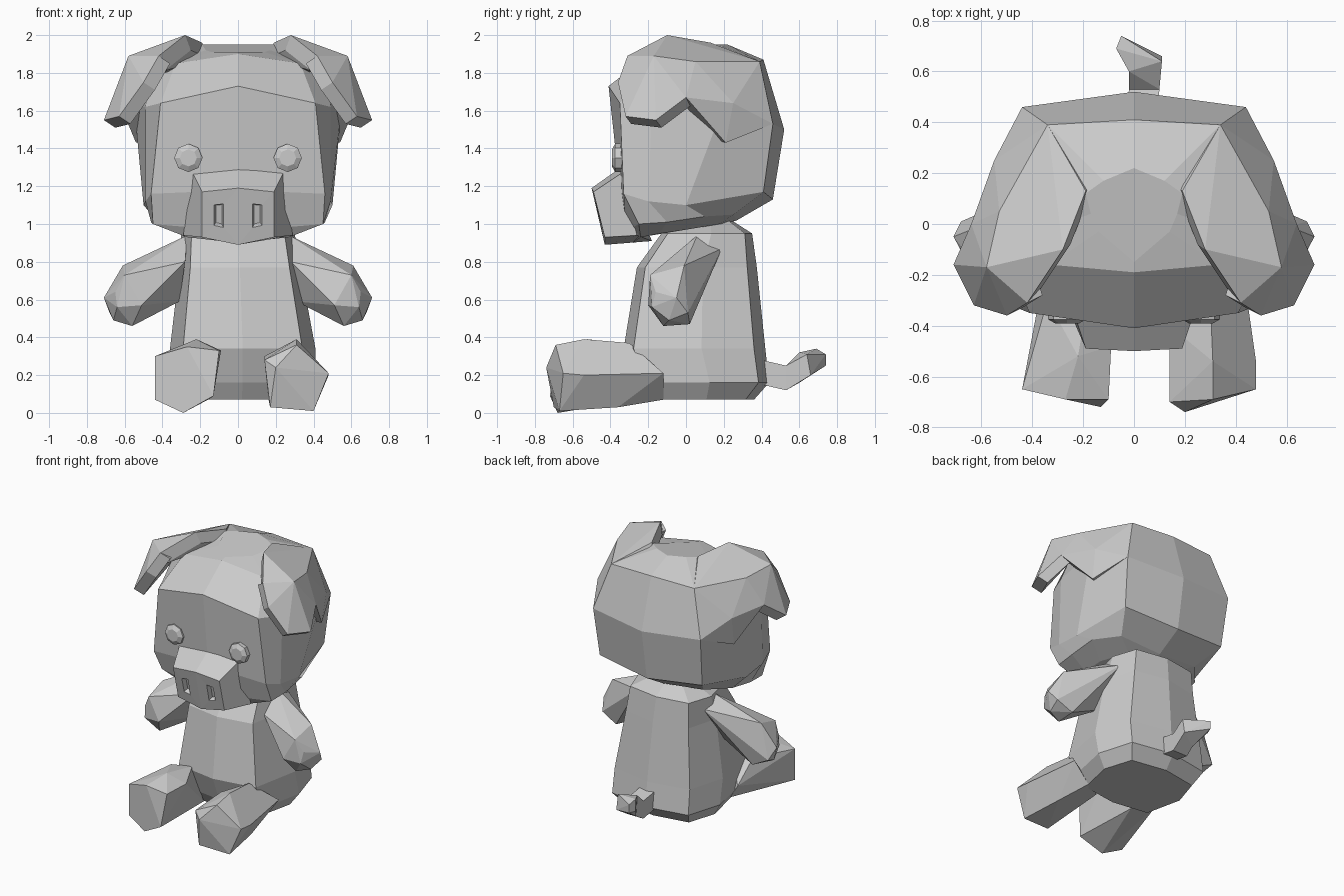
import bpy
import bmesh
from mathutils import Vector

default_cube = bpy.data.objects.get("Cube")
if default_cube:
    bpy.data.objects.remove(default_cube)

# Single plain grey
grey = bpy.data.materials.new("plain_grey")
grey.use_nodes = True
tone = (0.6, 0.6, 0.6, 1)
grey.diffuse_color = tone
for node in grey.node_tree.nodes:
    if node.type == 'BSDF_PRINCIPLED':
        node.inputs["Base Color"].default_value = tone


def finish(name, bm, mirrored=False):
    """Turn a bmesh into a flat shaded object, optionally mirrored across x."""
    bmesh.ops.recalc_face_normals(bm, faces=bm.faces)
    mesh = bpy.data.meshes.new(name)
    bm.to_mesh(mesh)
    bm.free()
    mesh.materials.append(grey)
    obj = bpy.data.objects.new(name, mesh)
    bpy.context.collection.objects.link(obj)
    if mirrored:
        mirror = obj.modifiers.new("Mirror", 'MIRROR')
        mirror.use_clip = False
        mirror.use_mirror_merge = False
    return obj


def full_ring(half):
    """Close a half ring, running front to back, with its mirror image."""
    return half + [(-x, y, z) for x, y, z in reversed(half[1:-1])]


def loft(rings):
    """Skin a stack of equal rings and cap both ends."""
    bm = bmesh.new()
    loops = [[bm.verts.new(p) for p in ring] for ring in rings]
    for low, high in zip(loops, loops[1:]):
        count = len(low)
        for i in range(count):
            j = (i + 1) % count
            bm.faces.new((low[i], low[j], high[j], high[i]))
    for cap in (loops[0], loops[-1]):
        bm.faces.new(cap)
    return bm


def hull(points):
    """Faceted solid wrapped around a few corner points."""
    bm = bmesh.new()
    verts = [bm.verts.new(p) for p in points]
    result = bmesh.ops.convex_hull(bm, input=verts)
    spare = set(result["geom_interior"]) | set(result["geom_unused"])
    spare = [v for v in spare if isinstance(v, bmesh.types.BMVert)]
    bmesh.ops.delete(bm, geom=spare, context='VERTS')
    bmesh.ops.dissolve_limit(bm, angle_limit=0.05, verts=bm.verts, edges=bm.edges)
    return bm


def slab(points, offset):
    """Thick flap: the outer points plus a copy shifted inwards."""
    shift = Vector(offset)
    return hull(points + [tuple(Vector(p) + shift) for p in points])


# Head: chin, jaw, cheek, brow, upper skull and crown
head_halves = [
    [(0, -.28, .9), (.27, -.24, .93), (.31, -.14, .95), (.3, .0, .97), (.2, .18, 1.0), (0, .24, 1.01)],
    [(0, -.32, .96), (.45, -.25, 1.0), (.46, -.1, 1.01), (.45, .1, 1.04), (.32, .25, 1.05), (0, .27, 1.02)],
    [(0, -.35, 1.18), (.46, -.33, 1.16), (.49, -.2, 1.12), (.5, 0, 1.1), (.42, .41, 1.17), (0, .46, 1.13)],
    [(0, -.41, 1.73), (.41, -.35, 1.64), (.49, -.18, 1.62), (.55, .2, 1.63), (.44, .46, 1.53), (0, .52, 1.5)],
    [(0, -.19, 1.9), (.33, -.16, 1.85), (.45, -.06, 1.84), (.52, .07, 1.85), (.34, .39, 1.86), (0, .41, 1.87)],
    [(0, -.15, 1.91), (.14, -.03, 1.91), (.17, .04, 1.92), (.19, .12, 1.95), (.12, .17, 1.95), (0, .22, 1.95)],
]
finish("head", loft([full_ring(half) for half in head_halves]))

# Snout with two sunken nostrils
snout_base = [(0, -.33, 1.31), (.24, -.34, 1.27), (.29, -.26, .94), (0, -.18, .91)]
snout_tip = [(0, -.5, 1.19), (.19, -.49, 1.17), (.19, -.43, .93), (0, -.43, .89)]
snout = loft([full_ring(snout_base), full_ring(snout_tip)])
snout.faces.ensure_lookup_table()
front_cap = snout.faces[-1]
middle = [v for v in front_cap.verts if abs(v.co.x) < 0.01]
bmesh.ops.connect_verts(snout, verts=middle)
bmesh.ops.recalc_face_normals(snout, faces=snout.faces)
nostrils = [f for f in snout.faces if all(v.co.y < -0.4 for v in f.verts)]
bmesh.ops.inset_individual(snout, faces=nostrils, thickness=0.063, use_even_offset=True)
for nostril in nostrils:
    centre = nostril.calc_center_median()
    for v in nostril.verts:
        v.co = centre.lerp(v.co, 0.8) + Vector((centre.x * 0.08, 0, 0))
bmesh.ops.inset_individual(snout, faces=nostrils, thickness=0.01, depth=-0.03,
                           use_even_offset=True)
finish("snout", snout)

# Button eyes: octagonal studs with a bevelled front
eye_rings = []
for radius, depth in ((.075, -.34), (.075, -.375), (.045, -.392)):
    circle = bmesh.new()
    bmesh.ops.create_circle(circle, segments=8, radius=radius)
    eye_rings.append([(v.co.x + .263, depth, v.co.y + 1.35) for v in circle.verts])
    circle.free()
finish("eyes", loft(eye_rings), mirrored=True)

# Ears: a root over the skull, a web down the back and a flap folded at the side
ear_fold = [(.53, .05, 1.86), (.58, -.17, 1.89)]
fold_front = (.42, -.31, 1.89)
nape = (.34, .39, 1.86)
ear_joint = (.64, 0, 1.67)
ear_root = ear_fold + [fold_front, (.19, .13, 1.96), (.28, -.1, 2.0), nape]
ear_web = [ear_fold[0], ear_joint, nape, (.55, .25, 1.64), (.44, .46, 1.53), (.54, .21, 1.43)]
ear_flap = ear_fold + [fold_front, ear_joint, (.71, -.16, 1.55), (.63, -.32, 1.57),
                       (.5, -.36, 1.75)]
finish("ear_roots", slab(ear_root, (-.03, .02, -.08)), mirrored=True)
finish("ear_webs", slab(ear_web, (-.08, -.06, .02)), mirrored=True)
finish("ear_flaps", slab(ear_flap, (-.06, .03, -.04)), mirrored=True)


# Body: pear shaped stack, each level given as height, front, back, half width, shift
def body_level(z, front, back, width, shift):
    depth = back - front
    ring = full_ring([
        (0, front, z),
        (width * .82, front + depth * .07, z),
        (width, front + depth * .55, z),
        (width * .8, back - depth * .08, z),
        (0, back, z),
    ])
    return [(x + shift, y, z) for x, y, z in ring]


body_levels = [
    (.07, -.2, .36, .33, .02),
    (.16, -.26, .44, .39, .025),
    (.34, -.33, .42, .385, .025),
    (.77, -.26, .375, .32, .01),
    (.95, -.13, .35, .3, 0),
    (1.02, .0, .24, .16, 0),
]
finish("body", loft([body_level(*level) for level in body_levels]))

# Arms: shoulder, wrist and blunt hand
shoulder = [(.27, .06, .94), (.27, .19, .87), (.31, .0, .59), (.28, -.1, .8)]
wrist = [(.61, -.01, .78), (.6, -.19, .73), (.51, -.2, .57), (.56, -.12, .46), (.56, .02, .47)]
hand = [(.71, -.05, .61), (.65, -.16, .64), (.64, -.18, .56), (.66, -.09, .49), (.68, .01, .53)]
finish("arms", hull(shoulder + wrist + hand), mirrored=True)

# Legs: each turned a little differently about its length
left_sole = [(.14, -.7, .28), (.2, -.74, .24), (.31, -.69, .36), (.48, -.65, .21),
             (.4, -.67, .01), (.17, -.7, .03)]
left_hip = [(.31, -.54, .39), (.48, -.54, .2), (.14, -.4, .3), (.3, -.3, .37),
            (.42, -.12, .21), (.3, -.12, .07), (.36, -.36, .03), (.16, -.2, .08)]
finish("left_leg", hull(left_sole + left_hip))
right_sole = [(-.44, -.65, .3), (-.27, -.69, .35), (-.1, -.69, .33), (-.13, -.72, .09),
              (-.29, -.68, 0), (-.44, -.65, .07)]
right_hip = [(-.22, -.52, .39), (-.09, -.48, .33), (-.34, -.3, .34), (-.18, -.28, .36),
             (-.34, -.12, .2), (-.28, -.12, .1), (-.14, -.2, .08)]
finish("right_leg", hull(right_sole + right_hip))

# Tail: stub, bend and sideways tip sharing their joints
tail_root = [(-.03, .4, .15), (.09, .4, .15), (.09, .4, .28), (-.03, .4, .28)]
tail_stub = [(-.02, .53, .12), (.1, .53, .12), (.1, .53, .25), (-.02, .53, .25)]
tail_bend = [(-.02, .6, .32), (.11, .64, .31), (.11, .66, .2), (-.01, .6, .16)]
tail_tip = [(-.07, .69, .34), (-.05, .74, .31), (-.05, .74, .25), (-.07, .69, .25)]
sections = [tail_root, tail_stub, tail_bend, tail_tip]
for name, near, far in zip(("tail_stub", "tail_bend", "tail_tip"), sections, sections[1:]):
    finish(name, hull(near + far))
